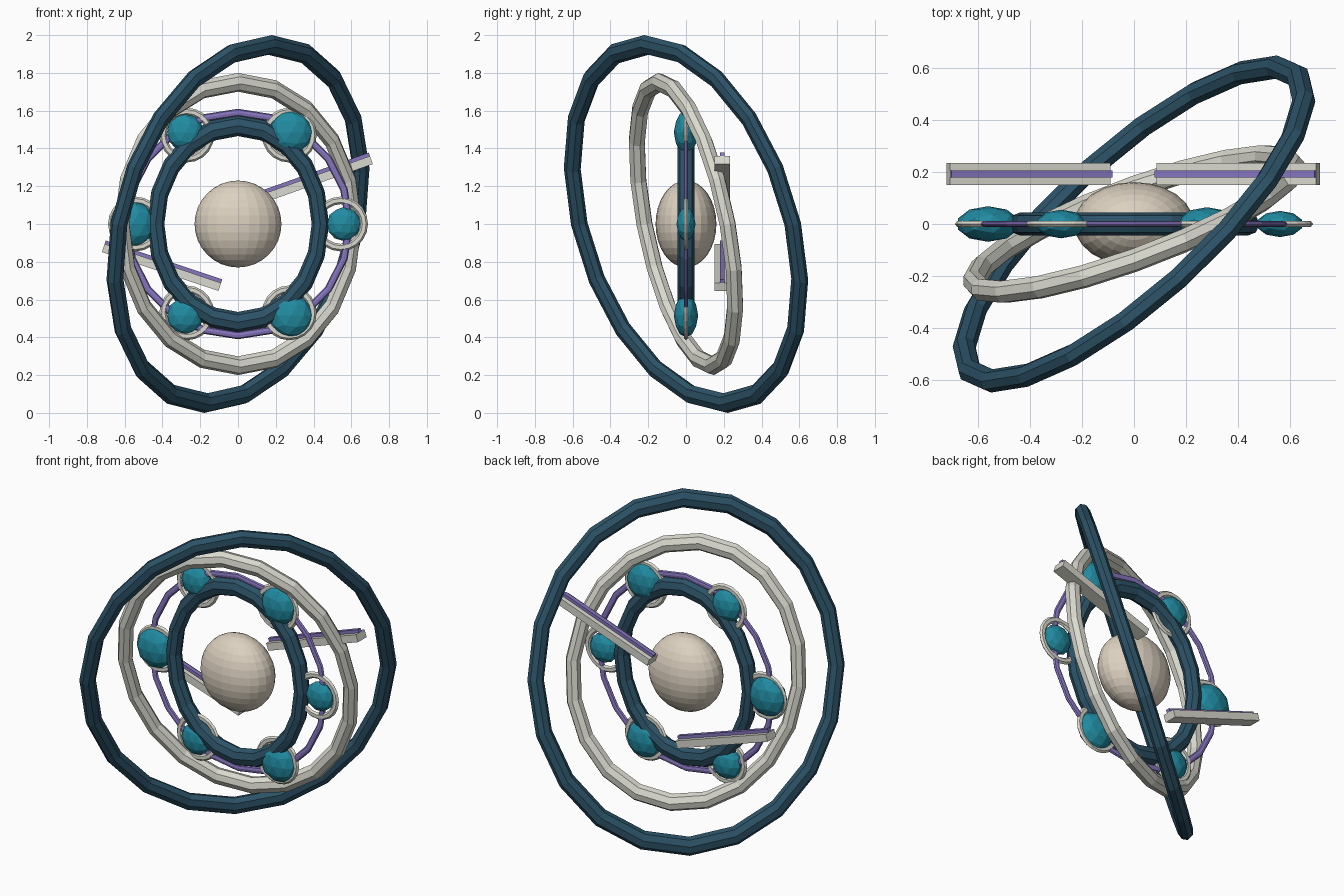
import bpy, bmesh, math
from mathutils import Matrix, Vector

if "Cube" in bpy.data.objects:
    bpy.data.objects.remove(bpy.data.objects["Cube"])


def mat(name, rgb):
    m = bpy.data.materials.new(name)
    m.diffuse_color = (*rgb, 1)
    m.use_nodes = True
    m.node_tree.nodes["Principled BSDF"].inputs["Base Color"].default_value = m.diffuse_color
    return m


NAVY = mat("navy", (0.025, 0.085, 0.135))
IVORY = mat("ivory", (0.70, 0.70, 0.63))
PURPLE = mat("purple", (0.24, 0.18, 0.52))
TEAL = mat("teal", (0.015, 0.26, 0.36))
CREAM = mat("cream", (0.72, 0.64, 0.53))
CENTRE = Vector((0, 0, 1))


def finish(obj, name, material):
    obj.name = name
    obj.data.materials.append(material)
    return obj


def ring(name, side, up, tube, depth, material, centre=CENTRE, segs=20, sides=8):
    """Torus stretched so its unit circle follows side*cos + up*sin; depth is the half thickness."""
    side, up = Vector(side), Vector(up)
    normal = side.cross(up).normalized() * (depth / tube)
    bpy.ops.mesh.primitive_torus_add(major_segments=segs, minor_segments=sides,
                                     major_radius=1, minor_radius=tube)
    obj = bpy.context.object
    m = Matrix((side, up, normal)).transposed().to_4x4()
    m.translation = centre
    obj.data.transform(m)
    return finish(obj, name, material)


# Concentric rings
ring("outer_ring", (0.63, 0.565, 0), (0.17, -0.21, 0.948), 0.055, 0.042, NAVY)
ring("middle_ring", (0.615, 0.22, 0), (0, -0.14, 0.75), 0.066, 0.045, IVORY)
ring("inner_ring", (0.436, 0, 0), (0, 0, 0.52), 0.105, 0.045, NAVY)
ring("gem_track", (0.59, 0, 0), (0, 0, 0.59), 0.034, 0.011, PURPLE)

# Central core, flattened front to back
bpy.ops.mesh.primitive_uv_sphere_add(segments=24, ring_count=16, radius=0.23, location=CENTRE)
core = finish(bpy.context.object, "core", CREAM)
core.scale.y = 0.70

# Six gems in round bezels
for i, size in enumerate((0.09, 0.115, 0.098, 0.122, 0.098, 0.115)):
    a = math.radians(60 * i)
    pos = CENTRE + Vector((0.56 * math.cos(a), 0, 0.56 * math.sin(a)))
    bpy.ops.mesh.primitive_ico_sphere_add(subdivisions=2, radius=size, location=pos)
    gem = finish(bpy.context.object, f"gem_{i + 1}", TEAL)
    gem.scale.y = 0.56
    ring(f"bezel_{i + 1}", (0.125, 0, 0), (0, 0, 0.125), 0.16, 0.013, IVORY,
         centre=pos - (pos - CENTRE) * 0.03, segs=20, sides=6)


def box(name, centre, size, angle, offset, material):
    bpy.ops.mesh.primitive_cube_add(size=1)
    obj = bpy.context.object
    obj.data.transform(Matrix.Translation(centre) @ Matrix.Rotation(-angle, 4, 'Y')
                       @ Matrix.Translation((0, 0, offset)) @ Matrix.Diagonal((*size, 1)))
    return finish(obj, name, material)


# Two slanted bars behind, each with an inlay strip on top
for label, x, z, deg in (("right", 0.40, 1.23, 19.5), ("left", -0.405, 0.77, -18.5)):
    c, a = Vector((x, 0.192, z)), math.radians(deg)
    box(f"{label}_bar", c, (0.65, 0.083, 0.045), a, 0, IVORY)
    box(f"{label}_bar_strip", c, (0.65, 0.026, 0.022), a, 0.031, PURPLE)
